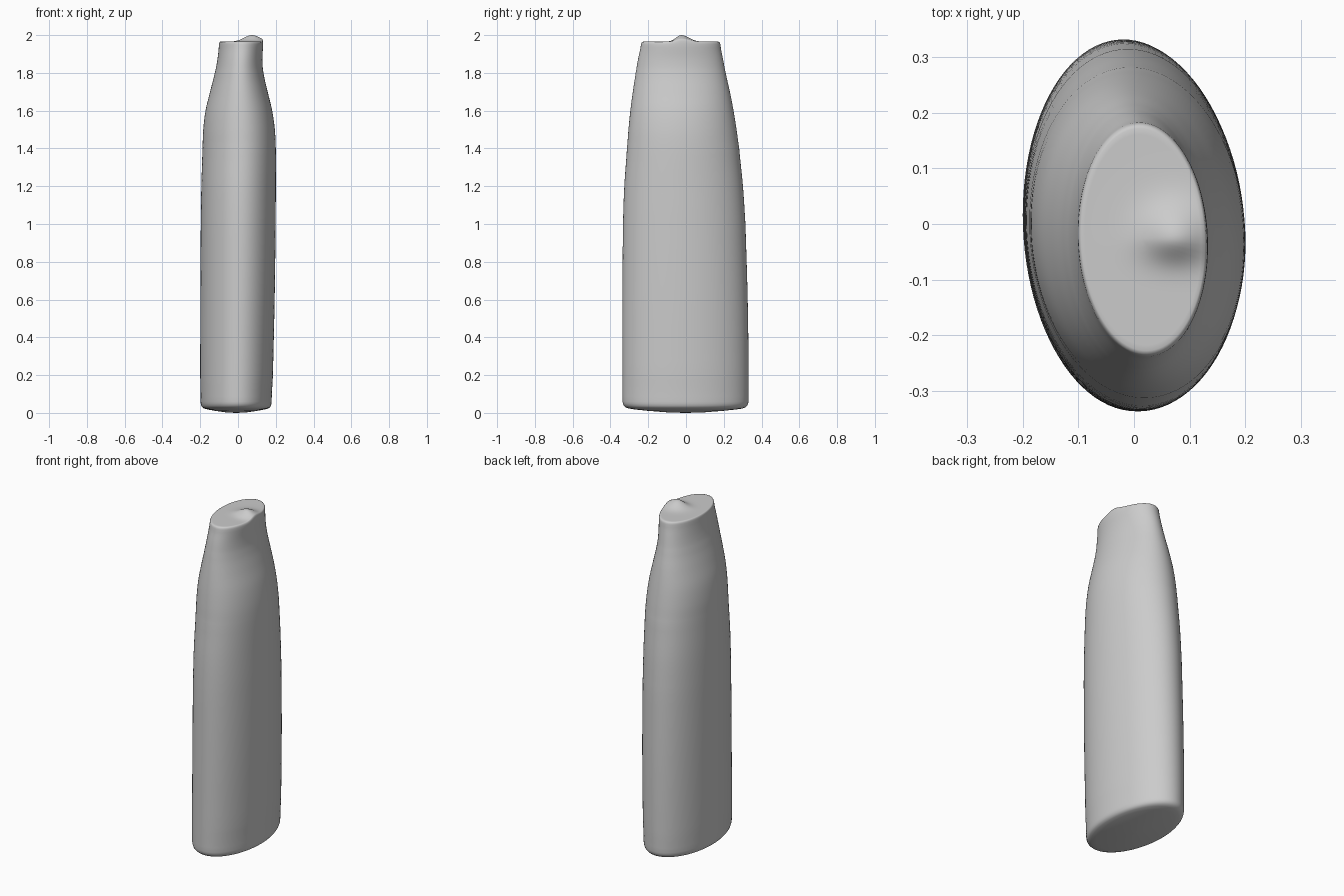
import bpy, bmesh, math

if "Cube" in bpy.data.objects:
    bpy.data.objects.remove(bpy.data.objects["Cube"])

SEG = 96
# Cross-section keys: z, x min, x max, y min, y max
KEYS = [
    (0.06, -0.198, 0.178, -0.335, 0.330),
    (0.20, -0.200, 0.185, -0.336, 0.331),
    (0.60, -0.199, 0.194, -0.336, 0.326),
    (1.00, -0.197, 0.199, -0.333, 0.314),
    (1.20, -0.194, 0.200, -0.326, 0.301),
    (1.40, -0.188, 0.200, -0.312, 0.281),
    (1.50, -0.184, 0.195, -0.304, 0.267),
    (1.60, -0.172, 0.181, -0.294, 0.251),
    (1.70, -0.148, 0.157, -0.281, 0.232),
    (1.80, -0.123, 0.135, -0.266, 0.210),
    (1.87, -0.109, 0.129, -0.254, 0.196),
    (1.95, -0.101, 0.133, -0.238, 0.182),
]


def catmull(a, b, c, d, t):
    return 0.5 * (2*b + (c-a)*t + (2*a-5*b+4*c-d)*t*t + (3*b-a-3*c+d)*t**3)


def bump(x, y):
    # rounded knob on the right half of the top, steeper towards the front
    dy = y + 0.025
    sy = 0.028 if dy < 0 else 0.040
    return 0.035 * math.exp(-((x - 0.075) / 0.042)**2 / 2 - (dy / sy)**2 / 2)


def ring(bm, key, scale=1.0, lift=0.0):
    z, x0, x1, y0, y1 = key
    cx, cy, a, b = (x0+x1)/2, (y0+y1)/2, (x1-x0)/2*scale, (y1-y0)/2*scale
    verts = []
    for i in range(SEG):
        t = 2 * math.pi * i / SEG
        x, y = a * math.cos(t), b * math.sin(t)
        y -= 0.1 * x                      # slight skew of the oval
        x, y = x + cx, y + cy
        verts.append(bm.verts.new((x, y, z + lift * bump(x, y))))
    return verts


bm = bmesh.new()
rings = []
low, high = KEYS[0], KEYS[-1]
# Gently domed underside with rounded rim
for s, z in ((0.02, 0.0), (0.3, 0.003), (0.6, 0.011), (0.8, 0.018),
             (0.9, 0.023), (0.95, 0.029), (0.98, 0.038), (0.995, 0.049)):
    rings.append(ring(bm, (z,) + low[1:], s))
# Tapered wall
for k in range(len(KEYS) - 1):
    p = [KEYS[max(0, min(len(KEYS)-1, k+o))] for o in (-1, 0, 1, 2)]
    for j in range(5):
        t = j / 5
        z = p[1][0] + (p[2][0] - p[1][0]) * t
        rings.append(ring(bm, (z,) + tuple(
            catmull(*(q[c] for q in p), t) for c in range(1, 5))))
rings.append(ring(bm, high, 1.0, 0.3))
# Flat top with rounded rim and knob
for s, z in ((0.992, 1.957), (0.975, 1.963), (0.95, 1.965)):
    rings.append(ring(bm, (z,) + high[1:], s, 0.8 if s > 0.98 else 1.0))
for i in range(19):
    rings.append(ring(bm, (1.965,) + high[1:], 0.9 - i * 0.049, 1.0))

for lo, hi in zip(rings, rings[1:]):
    for i in range(SEG):
        n = (i + 1) % SEG
        bm.faces.new((lo[i], lo[n], hi[n], hi[i]))
bm.faces.new(list(reversed(rings[0])))
bm.faces.new(rings[-1])
bmesh.ops.recalc_face_normals(bm, faces=bm.faces)
for f in bm.faces:
    f.smooth = True

mesh = bpy.data.meshes.new("tapered_body")
bm.to_mesh(mesh)
bm.free()
body = bpy.data.objects.new("tapered_body", mesh)
bpy.context.collection.objects.link(body)

grey = bpy.data.materials.new("plain grey")
grey.diffuse_color = (0.6, 0.6, 0.6, 1)
grey.use_nodes = True
grey.node_tree.nodes["Principled BSDF"].inputs["Base Color"].default_value = grey.diffuse_color
mesh.materials.append(grey)
